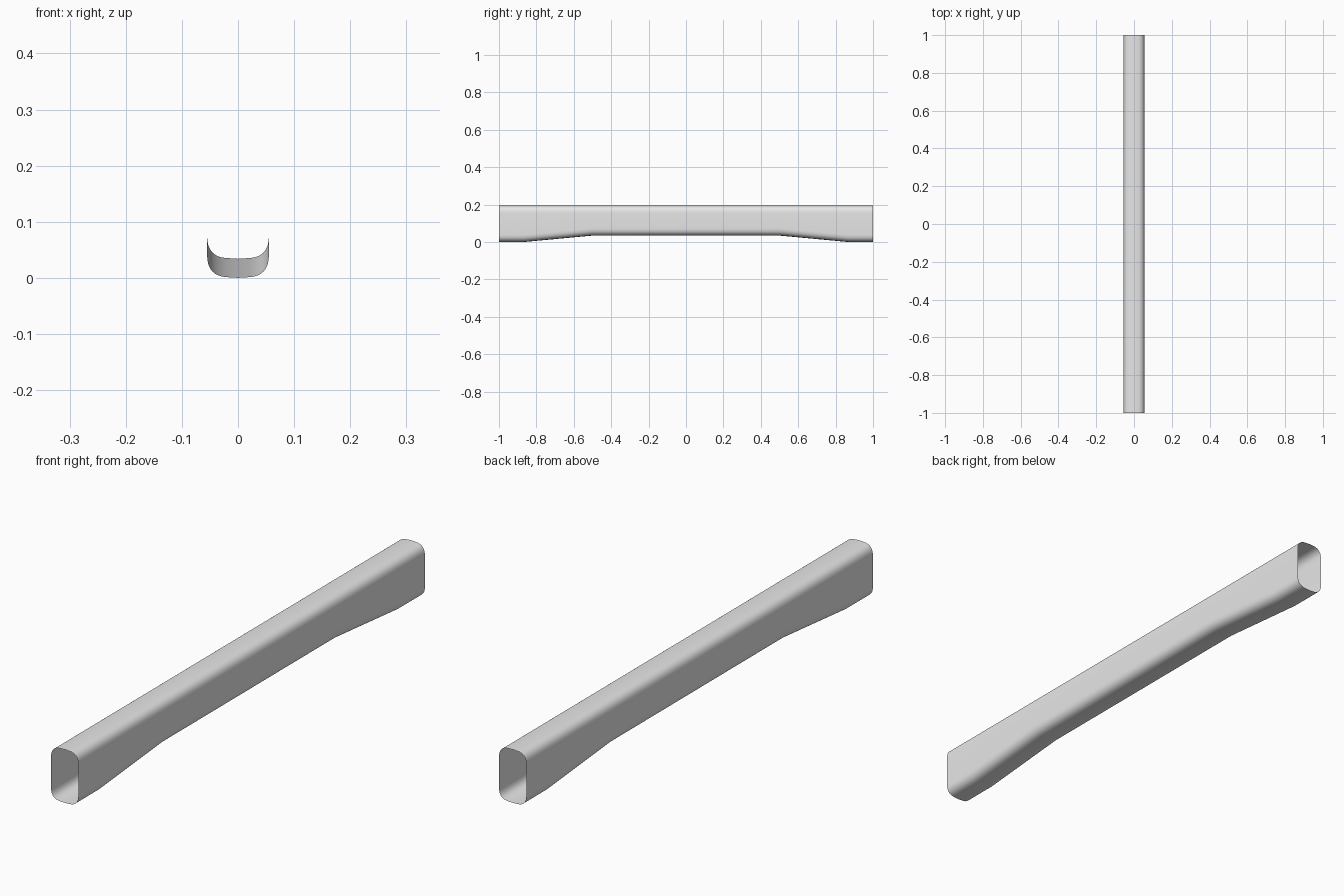
import bpy
import bmesh

cube = bpy.data.objects.get("Cube")
if cube:
    bpy.data.objects.remove(cube, do_unlink=True)

HALF_WIDTH, TOP = 0.055, 0.195
FLAT, CORNER, CROWN = 0.015, 0.04, 0.001
STEPS = 10

# Soft grey surface
grey = bpy.data.materials.new("plain grey")
grey.use_nodes = True
colour = (0.8, 0.8, 0.8, 1)
grey.diffuse_color = colour
grey.node_tree.nodes["Principled BSDF"].inputs["Base Color"].default_value = colour


def corner_curve():
    """Points (x, inset) from the flat middle round to the side wall."""
    pts = []
    for i in range(STEPS + 1):
        t = i / STEPS
        x = HALF_WIDTH - (1 - t) ** 2 * (HALF_WIDTH - FLAT)
        pts.append((x, CROWN + t * t * (CORNER - CROWN)))
    return pts


def section(bottom):
    """Closed rounded outline, counterclockwise from the bottom centre."""
    curve = corner_curve()
    right = [(x, bottom + d) for x, d in curve]
    right += [(x, TOP - d) for x, d in reversed(curve)]
    left = [(-x, z) for x, z in reversed(right)]
    return [(0, bottom)] + right + [(0, TOP)] + left


# Open tube, deeper at both ends and shallower along the middle
half = [(0.5, 0.034), (0.865, 0), (1, 0)]
stations = [(-y, z) for y, z in reversed(half)] + half
bm = bmesh.new()
rings = [[bm.verts.new((x, y, z)) for x, z in section(bottom)]
         for y, bottom in stations]
for a, b in zip(rings, rings[1:]):
    for i in range(len(a)):
        j = (i + 1) % len(a)
        bm.faces.new((b[i], b[j], a[j], a[i]))

mesh = bpy.data.meshes.new("hollow_beam")
bm.to_mesh(mesh)
bm.free()
mesh.materials.append(grey)
beam = bpy.data.objects.new("hollow_beam", mesh)
bpy.context.collection.objects.link(beam)

# Smooth shading round the section
bpy.ops.object.select_all(action="DESELECT")
beam.select_set(True)
bpy.context.view_layer.objects.active = beam
bpy.ops.object.shade_smooth_by_angle()
